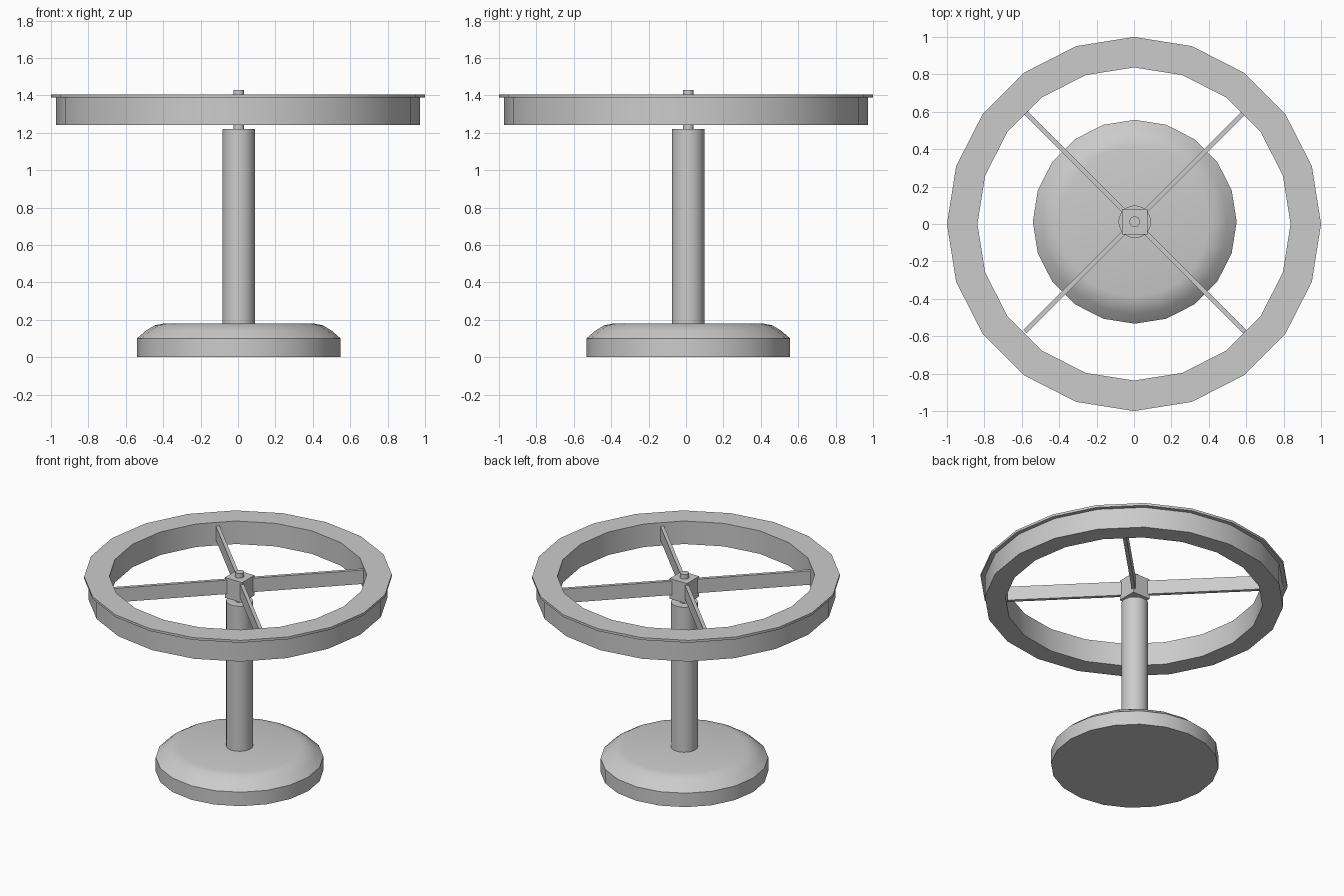
import bpy, bmesh, math
from mathutils import Matrix, Vector

if "Cube" in bpy.data.objects:
    bpy.data.objects.remove(bpy.data.objects["Cube"])

CX, CY = 0.004, 0.012  # axis of the stand, slightly off the rim centre


def finish(bm, name):
    bmesh.ops.recalc_face_normals(bm, faces=bm.faces)
    mesh = bpy.data.meshes.new(name)
    bm.to_mesh(mesh)
    bm.free()
    ob = bpy.data.objects.new(name, mesh)
    bpy.context.collection.objects.link(ob)
    bpy.ops.object.select_all(action='DESELECT')
    ob.select_set(True)
    bpy.context.view_layer.objects.active = ob
    bpy.ops.object.shade_smooth_by_angle(angle=math.radians(30))
    return ob


def lathe(name, profile, sides, centre=(0, 0), closed=False):
    """Revolve (radius, z) points; open profiles get end caps."""
    bm = bmesh.new()
    rings = []
    for r, z in profile:
        rings.append([bm.verts.new((centre[0] + r * math.cos(2 * math.pi * i / sides),
                                    centre[1] + r * math.sin(2 * math.pi * i / sides), z))
                      for i in range(sides)])
    pairs = list(zip(rings, rings[1:]))
    if closed:
        pairs.append((rings[-1], rings[0]))
    else:
        bm.faces.new(rings[0])
        bm.faces.new(rings[-1])
    for a, b in pairs:
        for i in range(sides):
            j = (i + 1) % sides
            bm.faces.new((a[i], a[j], b[j], b[i]))
    return finish(bm, name)


def box(name, size, centre, angle=0):
    bm = bmesh.new()
    mat = (Matrix.Translation(Vector(centre)) @ Matrix.Rotation(angle, 4, 'Z')
           @ Matrix.Diagonal((*size, 1)))
    bmesh.ops.create_cube(bm, size=1, matrix=mat)
    return finish(bm, name)


# Rim with a thin overhanging lip
lathe("rim", [(0.837, 1.24), (0.972, 1.24), (0.972, 1.388),
              (1.0, 1.388), (1.0, 1.405), (0.837, 1.405)], 20, closed=True)

# Weighted foot with rounded shoulder
lathe("base", [(0.545, 0), (0.545, 0.10), (0.495, 0.143),
               (0.45, 0.17), (0.40, 0.18)], 20, (CX, CY))

# Column and the axle through the hub
lathe("column", [(0.087, 0.17), (0.087, 1.22)], 24, (CX, CY))
lathe("axle", [(0.029, 1.21), (0.029, 1.428)], 20, (CX, CY))

# Square hub
box("hub", (0.138, 0.138, 0.145), (CX, CY, 1.322))

# Four diagonal spokes
for k in range(4):
    a = math.radians(45 + 90 * k)
    mid = 0.445
    box(f"spoke_{k + 1}", (0.77, 0.024, 0.10),
        (CX + mid * math.cos(a), CY + mid * math.sin(a), 1.33), a)
